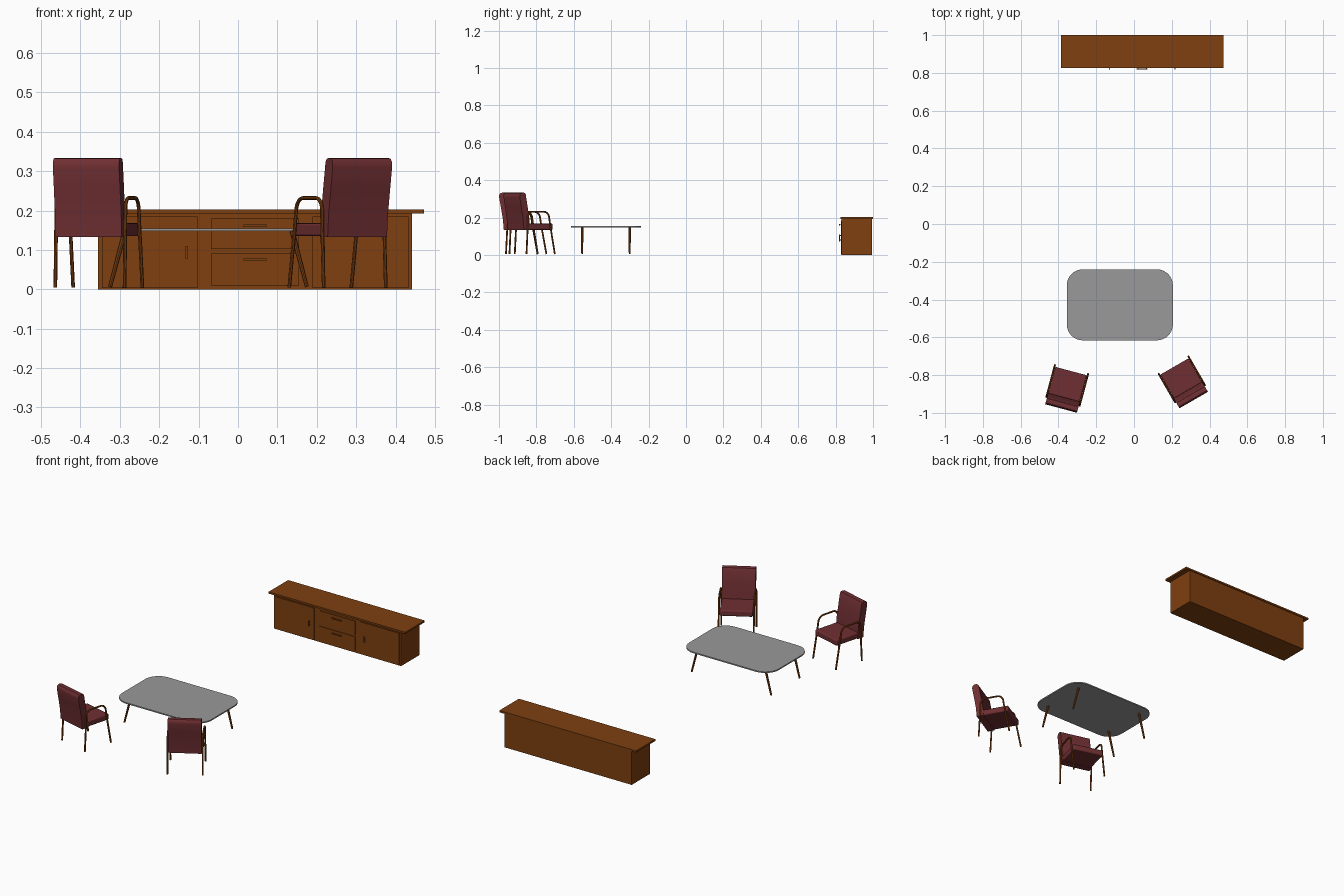
import bpy, bmesh, math

if "Cube" in bpy.data.objects:
    bpy.data.objects.remove(bpy.data.objects["Cube"])


def material(name, rgb):
    m = bpy.data.materials.new(name)
    m.diffuse_color = (*rgb, 1)
    m.use_nodes = True
    m.node_tree.nodes["Principled BSDF"].inputs["Base Color"].default_value = m.diffuse_color
    return m


WOOD = material("brown wood", (0.21, 0.05, 0.005))
RED = material("dark red upholstery", (0.16, 0.028, 0.032))
GREY = material("grey table top", (0.32, 0.32, 0.32))


def finish(name, bm, mat, loc=(0, 0, 0), rot=0, bevel=0, smooth=False):
    bmesh.ops.recalc_face_normals(bm, faces=bm.faces)
    me = bpy.data.meshes.new(name)
    bm.to_mesh(me)
    bm.free()
    me.materials.append(mat)
    ob = bpy.data.objects.new(name, me)
    bpy.context.collection.objects.link(ob)
    ob.location = loc
    ob.rotation_euler.z = rot
    if bevel:
        b = ob.modifiers.new("bevel", "BEVEL")
        b.width, b.segments = bevel, 3
    if smooth:
        bpy.ops.object.select_all(action="DESELECT")
        ob.select_set(True)
        bpy.context.view_layer.objects.active = ob
        bpy.ops.object.shade_smooth_by_angle(angle=math.radians(40))
    return ob


def box(name, x, y, z, mat, **kw):
    bm = bmesh.new()
    bmesh.ops.create_cube(bm, size=1)
    for v in bm.verts:
        v.co = [lo + (hi - lo) * (c + 0.5) for c, (lo, hi) in zip(v.co, (x, y, z))]
    return finish(name, bm, mat, **kw)


def prism(name, pts, offset, mat, **kw):
    """Extrude a closed outline of 3D points by an offset."""
    bm = bmesh.new()
    face = bm.faces.new([bm.verts.new(p) for p in pts])
    ext = bmesh.ops.extrude_face_region(bm, geom=[face])
    bmesh.ops.translate(bm, vec=offset,
                        verts=[g for g in ext["geom"] if isinstance(g, bmesh.types.BMVert)])
    return finish(name, bm, mat, **kw)


def tube(name, pts, radii, mat, sides=12, **kw):
    """Round tube along a path lying in a vertical plane."""
    cu = bpy.data.curves.new(name, "CURVE")
    cu.dimensions = "3D"
    sp = cu.splines.new("POLY")
    sp.points.add(len(pts) - 1)
    for p, co, r in zip(sp.points, pts, radii):
        p.co, p.radius = (*co, 1), r
    cu.bevel_depth, cu.bevel_resolution, cu.use_fill_caps = 1, sides // 4 - 1, True
    tmp = bpy.data.objects.new(name + "_path", cu)
    bpy.context.collection.objects.link(tmp)
    bm = bmesh.new()
    me = tmp.to_mesh()
    bm.from_mesh(me)
    tmp.to_mesh_clear()
    bpy.data.objects.remove(tmp)
    bmesh.ops.remove_doubles(bm, verts=bm.verts, dist=1e-5)
    return finish(name, bm, mat, smooth=True, **kw)


def arc(cx, cy, r, a0, a1, n=8):
    return [(cx + r * math.cos(math.radians(a0 + (a1 - a0) * i / n)),
             cy + r * math.sin(math.radians(a0 + (a1 - a0) * i / n))) for i in range(n + 1)]


# Sideboard: carcass, top slab, doors, drawers, handles
CX = 0.0435
box("sideboard_body", (CX - 0.399, CX + 0.399), (0.832, 0.995), (0, 0.193), WOOD)
box("sideboard_top", (CX - 0.429, CX + 0.429), (0.825, 1.0), (0.193, 0.203), WOOD)
for s, side in ((-1, "left"), (1, "right")):
    door = sorted((CX + s * 0.146, CX + s * 0.389))
    box(side + "_door", door, (0.828, 0.834), (0.003, 0.185), WOOD)
    hx = CX + s * 0.174
    box(side + "_door_handle", (hx - 0.003, hx + 0.003), (0.818, 0.823), (0.078, 0.11), WOOD)
    for z in (0.084, 0.104):
        box(side + "_door_handle_post", (hx - 0.002, hx + 0.002), (0.822, 0.829),
            (z - 0.002, z + 0.002), WOOD)
for name, z0, z1, hz in (("lower", 0.01, 0.091, 0.076), ("upper", 0.102, 0.18, 0.162)):
    box(name + "_drawer", (CX - 0.112, CX + 0.112), (0.828, 0.834), (z0, z1), WOOD)
    box(name + "_drawer_handle", (CX - 0.029, CX + 0.029), (0.818, 0.823),
        (hz - 0.003, hz + 0.003), WOOD)
    for s in (-1, 1):
        x = CX + s * 0.022
        box(name + "_drawer_handle_post", (x - 0.002, x + 0.002), (0.822, 0.829),
            (hz - 0.002, hz + 0.002), WOOD)

# Table: rounded top on four legs splayed sideways
TX, TY, HX, HY, R = -0.075, -0.428, 0.281, 0.188, 0.085
outline = []
for sx, sy, a in ((1, 1, 0), (-1, 1, 90), (-1, -1, 180), (1, -1, 270)):
    outline += arc(sx * (HX - R), sy * (HY - R), R, a, a + 90)
prism("table_top", [(x, y, 0.148) for x, y in outline], (0, 0, 0.007), GREY,
      loc=(TX, TY, 0), smooth=True)
for sx in (-1, 1):
    for sy in (-1, 1):
        tube("table_leg", [(sx * 0.25, sy * 0.127, 0.006), (sx * 0.212, sy * 0.127, 0.149)],
             (0.005, 0.0065), WOOD, loc=(TX, TY, 0))


# Chair: padded seat and reclined back, bent tube frames that form legs and arms
def chair(name, x, y, deg):
    place = dict(loc=(x, y, 0), rot=math.radians(deg))
    box(name + "_seat", (-0.086, 0.086), (-0.085, 0.079), (0.135, 0.168), RED,
        bevel=0.006, smooth=True, **place)
    profile = [(-0.062, 0.133), (-0.066, 0.19), (-0.078, 0.26), (-0.089, 0.322),
               (-0.094, 0.331), (-0.104, 0.334), (-0.118, 0.332), (-0.125, 0.324),
               (-0.126, 0.31), (-0.117, 0.26), (-0.105, 0.19), (-0.1, 0.133)]
    prism(name + "_back", [(-0.087, a, b) for a, b in profile], (0.174, 0, 0), RED,
          smooth=True, **place)
    path = [(0.088, 0.005), (0.061, 0.15)]
    path += arc(0.018, 0.197, 0.035, 8, 90) + arc(-0.048, 0.202, 0.03, 90, 180)
    path += [(-0.08, 0.14), (-0.087, 0.005)]
    for s in (-1, 1):
        tube(name + "_leg_and_arm", [(s * 0.091, a, b) for a, b in path],
             [0.0048] * len(path), WOOD, **place)


chair("left_chair", -0.3535, -0.855, -15)
chair("right_chair", 0.253, -0.823, 30)
